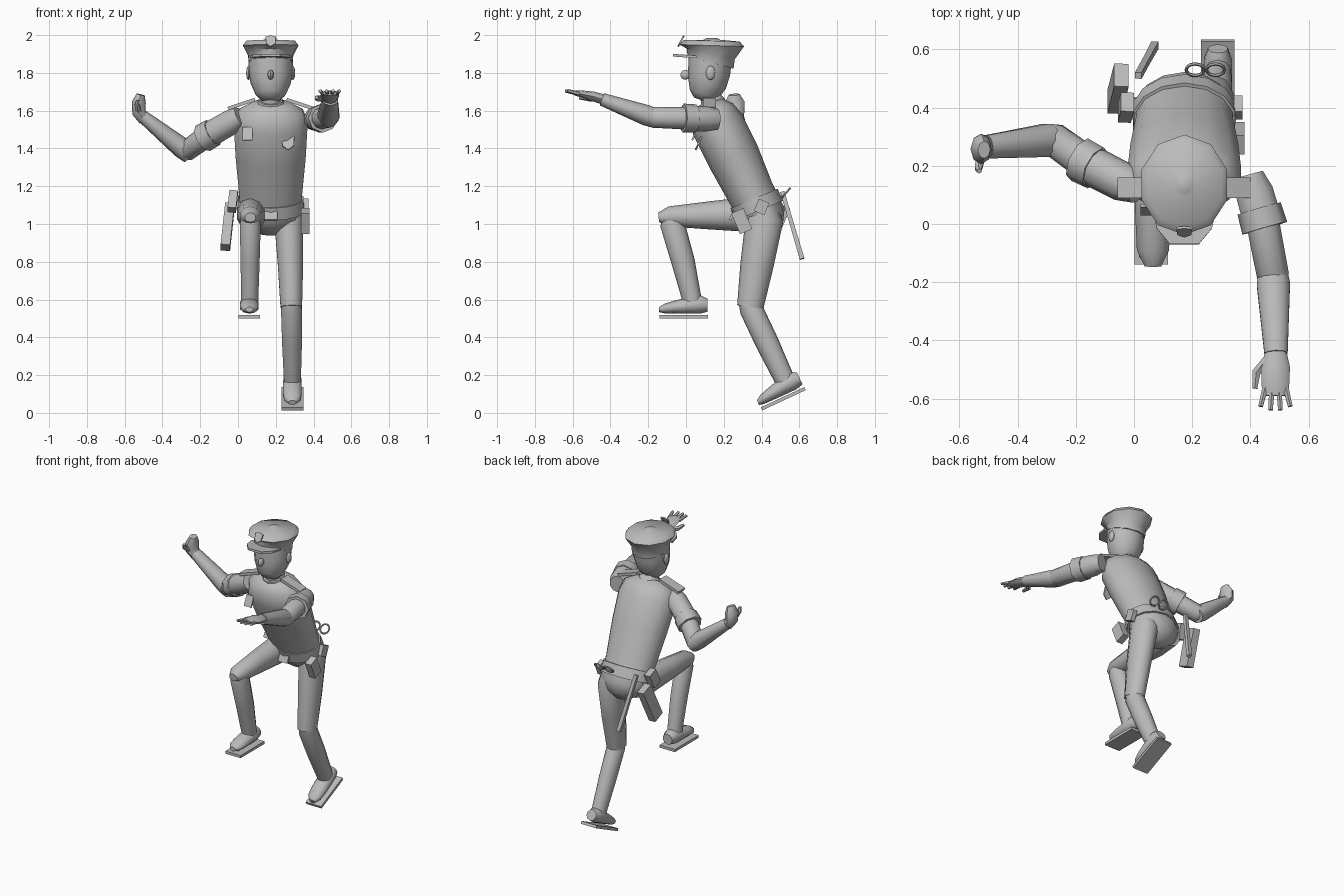
import bpy, bmesh, math
from mathutils import Vector, Matrix

cube = bpy.data.objects.get("Cube")
if cube:
    bpy.data.objects.remove(cube)

grey = bpy.data.materials.new("plain_grey")
grey.use_nodes = True
grey.diffuse_color = (0.5, 0.5, 0.5, 1)
grey.node_tree.nodes["Principled BSDF"].inputs["Base Color"].default_value = (0.5, 0.5, 0.5, 1)

MID = 0.173                 # body centre line
LEAN = math.radians(-23)    # torso leans forward


def finish(name, bm, smooth=True):
    bmesh.ops.recalc_face_normals(bm, faces=bm.faces)
    mesh = bpy.data.meshes.new(name)
    bm.to_mesh(mesh)
    bm.free()
    mesh.materials.append(grey)
    ob = bpy.data.objects.new(name, mesh)
    bpy.context.collection.objects.link(ob)
    if smooth:
        bpy.ops.object.select_all(action='DESELECT')
        ob.select_set(True)
        bpy.context.view_layer.objects.active = ob
        bpy.ops.object.shade_smooth_by_angle(angle=math.radians(50))
    return ob


def tube(name, rings, sides=10, ref=(1, 0, 0)):
    """Skin rings of (centre, side radius, depth radius, optional axis)."""
    bm = bmesh.new()
    pts = [Vector(r[0]) for r in rings]
    loops = []
    for i, r in enumerate(rings):
        axis = Vector(r[3]) if len(r) > 3 else pts[min(i + 1, len(pts) - 1)] - pts[max(i - 1, 0)]
        axis.normalize()
        u = Vector(ref)
        u = (u - axis * u.dot(axis)).normalized()
        v = axis.cross(u)
        turn = [math.tau * k / sides + math.pi / 2 for k in range(sides)]
        loops.append([bm.verts.new(pts[i] + u * r[1] * math.cos(a) + v * r[2] * math.sin(a)) for a in turn])
    for a, b in zip(loops, loops[1:]):
        for k in range(sides):
            n = (k + 1) % sides
            bm.faces.new((a[k], a[n], b[n], b[k]))
    bm.faces.new(loops[0])
    bm.faces.new(loops[-1])
    return finish(name, bm)


def box(name, centre, size, rot=(0, 0, 0)):
    bm = bmesh.new()
    bmesh.ops.create_cube(bm, size=1)
    m = Matrix.Translation(centre)
    for a, ax in zip(rot, "XYZ"):
        m = m @ Matrix.Rotation(a, 4, ax)
    bm.transform(m @ Matrix.Diagonal((*size, 1)))
    return finish(name, bm, False)


def plate(name, outline, thick, centre, tilt):
    """Extruded outline, drawn in x and y, then tipped about x."""
    bm = bmesh.new()
    face = bm.faces.new([bm.verts.new((x, y, 0)) for x, y in outline])
    ext = bmesh.ops.extrude_face_region(bm, geom=[face])
    bmesh.ops.translate(bm, vec=(0, 0, thick), verts=[g for g in ext["geom"] if isinstance(g, bmesh.types.BMVert)])
    bm.transform(Matrix.Translation(centre) @ Matrix.Rotation(tilt, 4, 'X'))
    return finish(name, bm, False)


def ellipsoid(name, centre, size):
    bm = bmesh.new()
    bmesh.ops.create_uvsphere(bm, u_segments=8, v_segments=6, radius=1)
    bm.transform(Matrix.Translation(centre) @ Matrix.Diagonal((*size, 1)))
    return finish(name, bm)


# Torso, hips, belt and neck
tube("torso", [((MID, .125, 1.64), .10, .07), ((MID, .14, 1.60), .175, .115),
               ((MID, .165, 1.53), .20, .14), ((MID, .25, 1.36), .19, .14),
               ((MID, .345, 1.16), .17, .125), ((MID, .375, 1.10), .172, .125)], 14)
tube("hips", [((MID, .37, 1.11), .17, .125), ((MID, .405, 1.04), .165, .125),
              ((MID, .415, .99), .13, .10), ((MID, .42, .945), .05, .05)], 14)
tube("belt", [((MID, .36, 1.135), .178, .135), ((MID, .387, 1.07), .182, .138)], 14)
tube("neck", [((MID, .15, 1.60), .06, .06), ((MID, .12, 1.72), .052, .055)])
tube("collar", [((MID, .15, 1.61), .09, .08), ((MID, .13, 1.655), .065, .065)])

# Head with nose and ears
tube("head", [((MID, .085, 1.655), .045, .045), ((MID, .095, 1.685), .08, .078),
              ((MID, .112, 1.74), .105, .102), ((MID, .122, 1.80), .117, .112),
              ((MID, .13, 1.89), .117, .115)], 12)
ellipsoid("nose", (MID, -.003, 1.79), (.016, .027, .026))
for s, side in ((1, "left"), (-1, "right")):
    ellipsoid(side + "_ear", (MID + s * .117, .13, 1.80), (.013, .025, .038))

# Cap with flared crown, visor and badge
tube("cap", [((MID, .13, 1.855), .122, .126, (0, .26, .96)), ((MID, .131, 1.90), .126, .13, (0, .22, .97)),
             ((MID, .135, 1.945), .154, .172, (0, .03, 1)), ((MID, .137, 1.97), .135, .148, (0, .03, 1)),
             ((MID, .137, 1.975), .04, .045, (0, 0, 1)), ((MID, .137, 1.985), .025, .028, (0, 0, 1))], 10)
plate("cap_visor", [(-.11, .06), (-.095, -.01), (-.05, -.065), (.05, -.065), (.095, -.01), (.11, .06)],
      .014, (MID, -.005, 1.882), math.radians(-4))
SHIELD = [(0, -.05), (.03, -.025), (.034, .035), (0, .045), (-.034, .035), (-.03, -.025)]
plate("cap_badge", [(x * .8, y * .7) for x, y in SHIELD], .009, (MID, -.022, 1.967), math.radians(62))

# Chest badge, pocket tag and shoulder boards
plate("chest_badge", SHIELD, .009, (.265, .075, 1.435), math.radians(66))
plate("pocket_tag", [(-.027, -.037), (.027, -.037), (.027, .037), (-.027, .037)], .009,
      (.05, .052, 1.475), math.radians(66))
for s, side in ((1, "left"), (-1, "right")):
    box(side + "_shoulder_board", (MID + s * .155, .125, 1.635), (.15, .07, .018), (0, s * .32, 0))


def arm(side, shoulder, cuff, elbow, wrist, ref):
    S, C, E, W = map(Vector, (shoulder, cuff, elbow, wrist))
    d = (C - S).normalized()
    tube(side + "_sleeve", [(S - d * .03, .05, .055), (S + d * .03, .068, .066), (C, .07, .068)], 10, ref)
    tube(side + "_cuff", [(C - d * .055, .077, .075), (C + d * .015, .08, .077)], 8, ref)
    tube(side + "_upper_arm", [(C - d * .02, .06, .06), (E, .058, .055), (E + d * .025, .035, .035)], 10, ref)
    f = (W - E).normalized()
    tube(side + "_forearm", [(E - f * .03, .05, .05), (E + f * .03, .06, .055), (W, .042, .034)], 10, ref)


# Left arm reaching forward with open hand
arm("left", (.405, .14, 1.555), (.445, 0, 1.56), (.478, -.18, 1.565), (.488, -.445, 1.66), (1, 0, 0))
tube("left_hand", [((.488, -.43, 1.657), .034, .027), ((.486, -.49, 1.675), .05, .026),
                   ((.486, -.56, 1.69), .047, .018), ((.486, -.59, 1.693), .04, .012)], 8)
for i in range(4):
    k = i - 1.5
    reach = .645 - .012 * abs(k)
    tube(f"left_finger_{i + 1}", [((.486 + k * .024, -.565, 1.69), .011, .012),
                                  ((.486 + k * .034, -reach, 1.705), .009, .009)], 6)
tube("left_thumb", [((.455, -.465, 1.665), .015, .016), ((.42, -.51, 1.665), .017, .016),
                    ((.415, -.565, 1.67), .01, .01)], 6)

# Right arm bent out to the side with closed hand
arm("right", (-.01, .13, 1.555), (-.175, .215, 1.46), (-.275, .29, 1.385), (-.505, .265, 1.57), (0, 1, 0))
tube("right_hand", [((-.495, .265, 1.555), .035, .034), ((-.525, .262, 1.59), .048, .036),
                    ((-.525, .258, 1.645), .052, .037), ((-.515, .255, 1.685), .03, .022)], 8, (0, 1, 0))
tube("right_thumb", [((-.525, .235, 1.595), .018, .018), ((-.535, .19, 1.63), .014, .014),
                     ((-.532, .182, 1.655), .009, .009)], 6)


def shoe(side, centre, pitch):
    """Shoe modelled level with its sole under the origin, then pitched."""
    rings = [(.115, .035, .035, .035), (.075, .04, .05, .05), (.02, .035, .052, .045),
             (-.06, .025, .052, .034), (-.11, .018, .045, .026), (-.14, .012, .02, .014)]
    parts = [tube(side + "_shoe", [((0, y, z + .005), w, h, (0, -1, 0)) for y, z, w, h in rings], 10),
             box(side + "_sole", (0, -.01, -.021), (.115, .255, .018))]
    for p in parts:
        p.data.transform(Matrix.Translation(centre) @ Matrix.Rotation(pitch, 4, 'X'))


# Right leg raised forward
tube("right_thigh", [((.075, .43, 1.055), .08, .085), ((.07, .30, 1.05), .078, .09),
                     ((.066, .1, 1.045), .068, .072), ((.065, -.09, 1.04), .058, .053),
                     ((.065, -.145, 1.035), .03, .025)])
tube("right_shin", [((.065, -.08, 1.06), .045, .045), ((.065, -.072, 1.0), .058, .065),
                    ((.064, -.015, .80), .053, .062), ((.062, .035, .585), .047, .05)])
shoe("right", (.06, -.002, .53), 0)

# Left leg pushing off behind
tube("left_thigh", [((.26, .40, 1.10), .07, .075), ((.268, .415, 1.02), .08, .10),
                    ((.278, .375, .78), .07, .088), ((.282, .34, .56), .06, .07)])
tube("left_shin", [((.282, .325, .60), .05, .05), ((.283, .345, .55), .058, .062),
                   ((.286, .43, .37), .055, .062), ((.288, .525, .17), .047, .053)])
shoe("left", (.288, .515, .098), math.radians(25))

# Belt gear: holster, pouches, buckle, baton and cuffs
box("holster", (-.055, .465, .985), (.05, .085, .24), (LEAN, .1, 0))
box("holster_grip", (-.028, .40, 1.12), (.045, .07, .10), (LEAN, .1, 0))
box("belt_pouch", (.357, .295, 1.015), (.045, .07, .12), (-LEAN, 0, 0))
box("belt_radio", (.358, .40, 1.09), (.03, .06, .07), (LEAN, 0, 0))
box("belt_buckle", (MID, .245, 1.045), (.07, .015, .05), (LEAN, 0, 0))
a, b = Vector((.015, .51, 1.17)), Vector((.072, .615, .815))
tube("baton", [(a, .016, .016), (a.lerp(b, .5), .016, .016), (b, .018, .018)], 4, (1, 1, 0))
for i, x in enumerate((.21, .28)):
    bpy.ops.mesh.primitive_torus_add(major_segments=12, minor_segments=6, major_radius=.031,
                                     minor_radius=.006, location=(x, .53, 1.165),
                                     rotation=(math.radians(50), 0, 0))
    ring = bpy.context.object
    ring.name = f"handcuff_{i + 1}"
    ring.data.materials.append(grey)
    bpy.ops.object.shade_smooth_by_angle(angle=math.radians(50))
